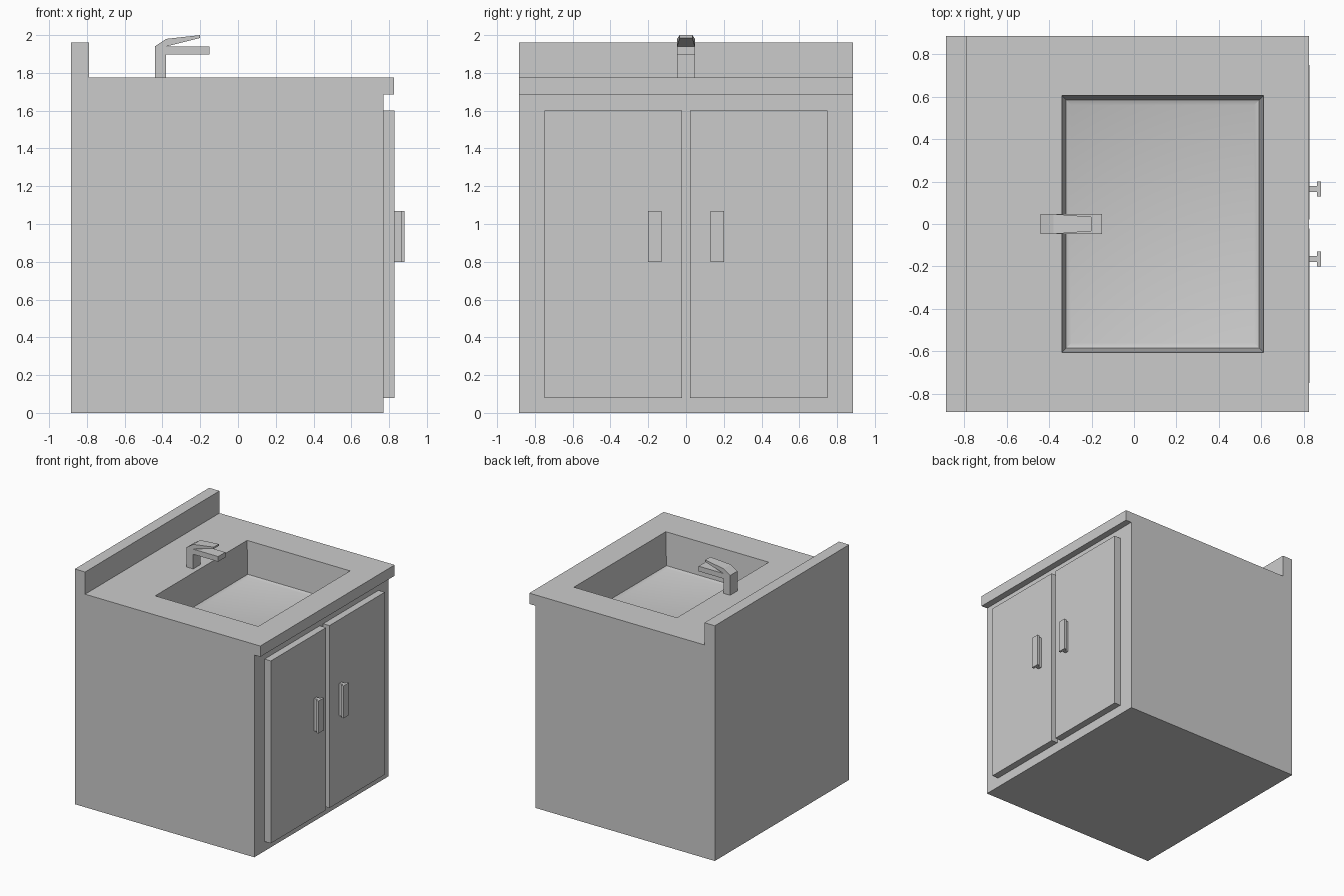
import bpy, bmesh

if "Cube" in bpy.data.objects:
    bpy.data.objects.remove(bpy.data.objects["Cube"])


def finish(name, bm):
    bmesh.ops.recalc_face_normals(bm, faces=bm.faces)
    mesh = bpy.data.meshes.new(name)
    bm.to_mesh(mesh)
    bm.free()
    obj = bpy.data.objects.new(name, mesh)
    bpy.context.collection.objects.link(obj)
    return obj


def box(name, x0, x1, y0, y1, z0, z1):
    bm = bmesh.new()
    bmesh.ops.create_cube(bm, size=1)
    for v in bm.verts:
        v.co.x = x1 if v.co.x > 0 else x0
        v.co.y = y1 if v.co.y > 0 else y0
        v.co.z = z1 if v.co.z > 0 else z0
    return finish(name, bm)


def loft(name, rings):
    """Skin a list of equal-length vertex rings and cap both ends."""
    bm = bmesh.new()
    loops = [[bm.verts.new(p) for p in ring] for ring in rings]
    n = len(loops[0])
    for a, b in zip(loops, loops[1:]):
        for i in range(n):
            j = (i + 1) % n
            bm.faces.new((a[i], a[j], b[j], b[i]))
    bm.faces.new(loops[0])
    bm.faces.new(loops[-1])
    return finish(name, bm)


TOP = 1.775

# Cabinet, worktop lip and backsplash from one side profile (x, z)
profile = [(-0.885, 0), (0.77, 0), (0.77, 1.685), (0.825, 1.685),
           (0.825, TOP), (-0.79, TOP), (-0.79, 1.96), (-0.885, 1.96)]
body = loft("cabinet", [[(x, y, z) for x, z in profile] for y in (-0.885, 0.885)])

# Tapered basin cut with a softened floor edge: (height, inset)
levels = [(TOP + 0.1, 0), (TOP, 0), (TOP - 0.27, 0.02), (TOP - 0.28, 0.045)]
cutter = loft("basin_cutter", [
    [(-0.34 + i, -0.605 + i, z), (0.61 - i, -0.605 + i, z),
     (0.61 - i, 0.605 - i, z), (-0.34 + i, 0.605 - i, z)] for z, i in levels])
cutter.hide_render = True
cut = body.modifiers.new("basin", 'BOOLEAN')
cut.operation = 'DIFFERENCE'
cut.solver = 'EXACT'
cut.object = cutter
bpy.context.view_layer.objects.active = body
body.select_set(True)
bpy.ops.object.modifier_apply(modifier=cut.name)
bpy.ops.object.shade_smooth_by_angle(angle=0.52)
bpy.data.objects.remove(cutter)

# Doors with T-section handles, mirrored about y = 0
for side, s in (("left", -1), ("right", 1)):
    def span(a, b):
        return sorted((s * a, s * b))
    box(side + "_door", 0.77, 0.828, *span(0.022, 0.75), 0.08, 1.60)
    box(side + "_handle_stem", 0.828, 0.862, *span(0.15, 0.18), 0.80, 1.07)
    box(side + "_handle_grip", 0.862, 0.882, *span(0.13, 0.20), 0.80, 1.07)

# Tap: post and spout in one profile, plus a tapering lever
W = 0.047
spout = [(-0.44, TOP), (-0.38, TOP), (-0.38, 1.897), (-0.15, 1.897),
         (-0.15, 1.94), (-0.44, 1.94)]
loft("tap_spout", [[(x, y, z) for x, z in spout] for y in (-W, W)])
lever = [(-0.44, 1.94, W), (-0.38, 1.94, W), (-0.20, 1.985, 0.034),
         (-0.20, 2.0, 0.034), (-0.38, 1.98, W)]
loft("tap_lever", [[(x, s * w, z) for x, z, w in lever] for s in (-1, 1)])
